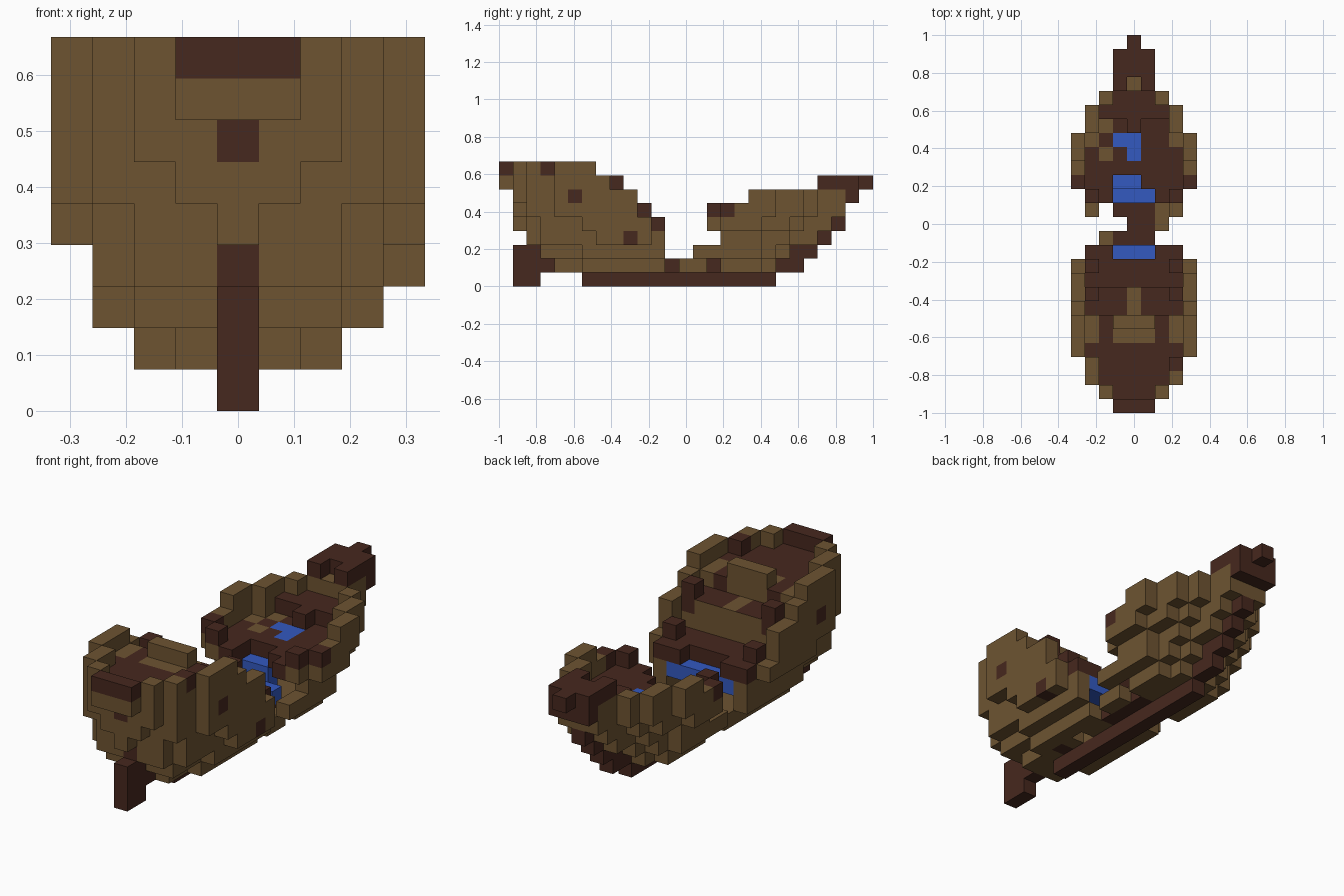
import bpy
import bmesh
from mathutils import Vector

cube = bpy.data.objects.get("Cube")
if cube:
    bpy.data.objects.remove(cube, do_unlink=True)

U = 2 / 27          # edge of one block


def make_material(name, colour):
    mat = bpy.data.materials.new(name)
    mat.use_nodes = True
    mat.diffuse_color = (*colour, 1)
    mat.node_tree.nodes["Principled BSDF"].inputs["Base Color"].default_value = (*colour, 1)
    return mat


OAK, DARK, WATER = range(3)
MATERIALS = [make_material("oak_planks", (0.155, 0.088, 0.031)),
             make_material("dark_planks", (0.062, 0.021, 0.013)),
             make_material("blue_water", (0.033, 0.1, 0.53))]

# Block grid: (across, along, level) -> (part, colour)
cells = {}


def fill(part, colour, xs, ys, zs):
    for x in xs:
        for y in ys:
            for z in zs:
                cells[x, y, z] = (part, colour)


def span(a, b):
    return range(a, b + 1)


def wide(half):
    return span(-half, half)


def sides(*offsets):
    return [s * o for o in offsets for s in (-1, 1)]


# Hull lines: for each level, where each half-width begins (stern) or ends (bow)
STERN = {1: (3, 4, 6), 2: (3, 3, 3, 6), 3: (2, 2, 2, 3, 7), 4: (1, 2, 2, 3, 6),
         5: (1, 1, 2, 2, 4), 6: (1, 1, 1, 2, 4), 7: (0, 0, 1, 2, 4), 8: (0, 0, 1, 2, 4)}
BOW = {1: (21, 19, 18), 2: (22, 20, 19, 18), 3: (23, 22, 20, 18),
       4: (24, 23, 21, 20, 18), 5: (24, 24, 22, 21, 19), 6: (25, 24, 22, 21, 19)}
# Where the broken middle begins and ends on each level
STERN_CUT = {1: 13, 2: 11, 3: 11, 4: 11, 5: 10, 6: 9, 7: 8, 8: 6}
BOW_CUT = {1: 14, 2: 14, 3: 16, 4: 15, 5: 15, 6: 18}


def in_stern(x, y, z):
    row = STERN.get(z, ())
    if z == 3 and x == -4:
        return False
    return abs(x) < len(row) and y >= row[abs(x)]


def in_bow(x, y, z):
    row = BOW.get(z, ())
    return abs(x) < len(row) and y <= row[abs(x)]


def is_shell(inside, x, y, z, outward):
    around = [(x - 1, y, z), (x + 1, y, z), (x, y + outward, z), (x, y, z - 1)]
    if z == 8:
        around.pop()
    return inside(x, y, z) and not all(inside(*n) for n in around)


# Stern hull shell with a dark stern post
for z, cut in STERN_CUT.items():
    for x in wide(4):
        torn = abs(x) == 4 and z in (3, 4, 5, 7)
        for y in span(0, cut - torn):
            if is_shell(in_stern, x, y, z, -1):
                stem = x == 0 and z < 4 and y < 4
                fill("stern_hull", DARK if stem else OAK, [x], [y], [z])

# Bow hull shell with a dark stem post
for z, cut in BOW_CUT.items():
    for x in wide(4):
        torn = abs(x) == 4 and z in (4, 5)
        for y in span(cut + torn, 25):
            if is_shell(in_bow, x, y, z, 1):
                stem = x == 0 and y > BOW[z][1]
                fill("bow_hull", DARK if stem else OAK, [x], [y], [z])

# Keel, rudder and bottom boards, with holes
fill("keel", DARK, [0], span(6, 19), [0])
fill("rudder", DARK, [0], span(1, 2), span(0, 2))
fill("bottom_boards", DARK, wide(1), span(12, 15), [1])
for hole in ((1, 9), (2, 12), (-2, 13), (-1, 13), (-2, 14), (2, 15)):
    cells.pop((*hole, 1), None)

# Raised stern deck
fill("stern_overhang", OAK, wide(1), [0], [7])
fill("stern_rail", DARK, wide(1), [0], [8])
fill("upper_deck", DARK, wide(1), [1], [7])
fill("upper_deck", DARK, wide(2), span(2, 5), [7])
fill("upper_deck", DARK, sides(3), [4], [7])
fill("upper_deck", OAK, sides(3), [5], [7])
fill("upper_deck", OAK, wide(3), [6], [7])
fill("upper_deck", DARK, sides(2), [6], [7])
fill("upper_deck", OAK, wide(1), [5], [7])
fill("deck_bar", OAK, wide(1), [6], [8])

# Cabin wall, its ledge and the main deck
fill("cabin_wall", OAK, wide(3), [6], [6])
fill("cabin_ledge", DARK, wide(3), span(7, 8), [6])
fill("capped_wall", OAK, wide(2), [8], [6])
fill("cabin_ledge", OAK, [0], span(7, 8), [6])
fill("cabin_wall", OAK, wide(3), [8], [5])
fill("main_deck", DARK, wide(3), span(8, 10), [4])
fill("main_deck", DARK, sides(2, 3), [11], [4])
fill("bulkhead", OAK, sides(3), [11], [3])

# Torn plank ends at the break
for z in (4, 5, 7):
    fill("torn_planks", DARK, sides(3), [STERN_CUT[z]], [z])

# Fore deck, following the hull lines, and its raised front part
for x in wide(3):
    for y in span(15, 22):
        opening = y < 17 and abs(x) < 2 and (x, y) != (1, 16)
        if (x, y, 4) not in cells and in_bow(x, y, 4) and not opening:
            fill("fore_deck", DARK, [x], [y], [4])
        if y > 20 and (x, y, 5) not in cells and in_bow(x, y, 5):
            fill("raised_fore_deck", DARK, [x], [y], [5])
fill("fore_step", DARK, [0], [20], [5])
fill("fore_deck", OAK, [-2], [18, 20], [4])
fill("bow_hull", OAK, sides(3), [15], [4])
fill("fore_rail", DARK, sides(3), [15], [5])
fill("fore_rail", DARK, sides(4), [16], [5])

# Prow platform with a notch and a short tip
fill("prow", DARK, wide(1), span(23, 25), [7])
fill("prow", DARK, [0], [26], [7])
cells.pop((0, 23, 7))
fill("prow", DARK, wide(1), [25], [6])
fill("prow_base", OAK, wide(1), [23], [6])

# Water caught in the hold and on the fore deck
fill("hold_water", WATER, wide(2), span(8, 11), [3])
fill("hold_water", WATER, wide(1), [15], [2])
fill("hold_water", WATER, [-1, 0], [16], [2, 3])
fill("deck_water", WATER, [-1, 0], [19], [4])
fill("deck_water", WATER, [0], [18], [4])

# Dark knots in the hull sides, transom and bottom
for knot in ((4, 5, 6), (-4, 5, 6), (4, 9, 3), (3, 3, 8), (0, 1, 6), (1, 7, 1)):
    if knot in cells:
        cells[knot] = (cells[knot][0], DARK)


def build_part(part):
    """Join one part's blocks into a mesh that has only the exposed faces."""
    bm = bmesh.new()
    for pos, (owner, colour) in cells.items():
        if owner != part:
            continue
        centre = Vector(pos) + Vector((0, 0.5 - 13.5, 0.5))
        for axis in range(3):
            for sign in (-1, 1):
                normal = Vector((0, 0, 0))
                normal[axis] = sign
                beside = tuple(int(p + n) for p, n in zip(pos, normal))
                if beside in cells:
                    continue
                a = Vector((0, 0, 0))
                a[(axis + 1) % 3] = 0.5
                b = normal.cross(a)
                middle = centre + normal / 2
                corners = (middle - a - b, middle + a - b, middle + a + b, middle - a + b)
                face = bm.faces.new([bm.verts.new(c * U) for c in corners])
                capped = part == "capped_wall" and normal.z > 0
                face.material_index = DARK if capped else colour
    bmesh.ops.remove_doubles(bm, verts=bm.verts[:], dist=U / 100)
    mesh = bpy.data.meshes.new(part)
    bm.to_mesh(mesh)
    bm.free()
    for mat in MATERIALS:
        mesh.materials.append(mat)
    bpy.context.collection.objects.link(bpy.data.objects.new(part, mesh))


for part in sorted({owner for owner, _ in cells.values()}):
    build_part(part)
